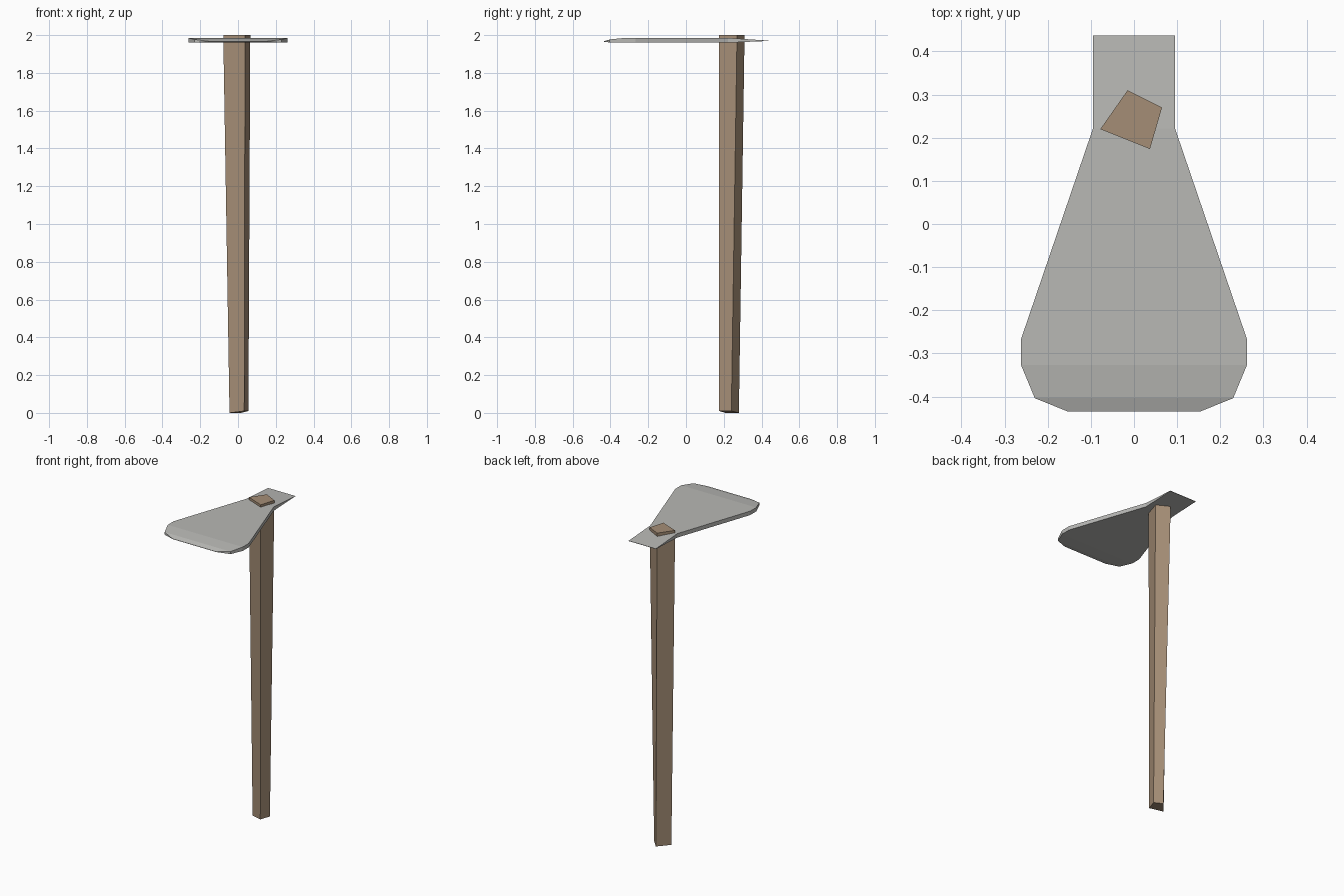
import bpy
import bmesh

if "Cube" in bpy.data.objects:
    bpy.data.objects.remove(bpy.data.objects["Cube"])


def material(name, rgb):
    m = bpy.data.materials.new(name)
    m.diffuse_color = (*rgb, 1)
    m.use_nodes = True
    m.node_tree.nodes["Principled BSDF"].inputs["Base Color"].default_value = m.diffuse_color
    return m


def loft(name, rings, mat):
    """Skin a list of equal-length point rings and cap both ends."""
    bm = bmesh.new()
    loops = [[bm.verts.new(p) for p in ring] for ring in rings]
    for a, b in zip(loops, loops[1:]):
        for i in range(len(a)):
            j = (i + 1) % len(a)
            bm.faces.new((a[i], a[j], b[j], b[i]))
    bm.faces.new(loops[0])
    bm.faces.new(loops[-1])
    bmesh.ops.recalc_face_normals(bm, faces=bm.faces)
    mesh = bpy.data.meshes.new(name)
    bm.to_mesh(mesh)
    bm.free()
    mesh.materials.append(mat)
    obj = bpy.data.objects.new(name, mesh)
    bpy.context.collection.objects.link(obj)
    return obj


wood = material("brown wood", (0.376, 0.270, 0.181))
steel = material("grey steel", (0.48, 0.48, 0.46))

# Handle: four-sided tapered shaft, slightly twisted, poking through the blade
loft("handle", [
    [(-0.045, 0.21, 0.0), (0.033, 0.175, 0.01), (0.055, 0.24, 0.01), (0.015, 0.28, 0.0)],
    [(-0.078, 0.22, 2.0), (0.037, 0.174, 2.0), (0.065, 0.27, 2.0), (-0.015, 0.31, 2.0)],
], wood)

# Blade: cross-sections along y as (y, half width, underside z, top z)
sections = [
    (0.437, 0.095, 1.969, 1.971),
    (0.222, 0.095, 1.960, 1.985),
    (-0.267, 0.262, 1.960, 1.985),
    (-0.327, 0.262, 1.960, 1.985),
    (-0.404, 0.230, 1.961, 1.977),
    (-0.435, 0.153, 1.965, 1.967),
]
loft("blade", [[(-w, y, lo), (w, y, lo), (w, y, hi), (-w, y, hi)]
               for y, w, lo, hi in sections], steel)
